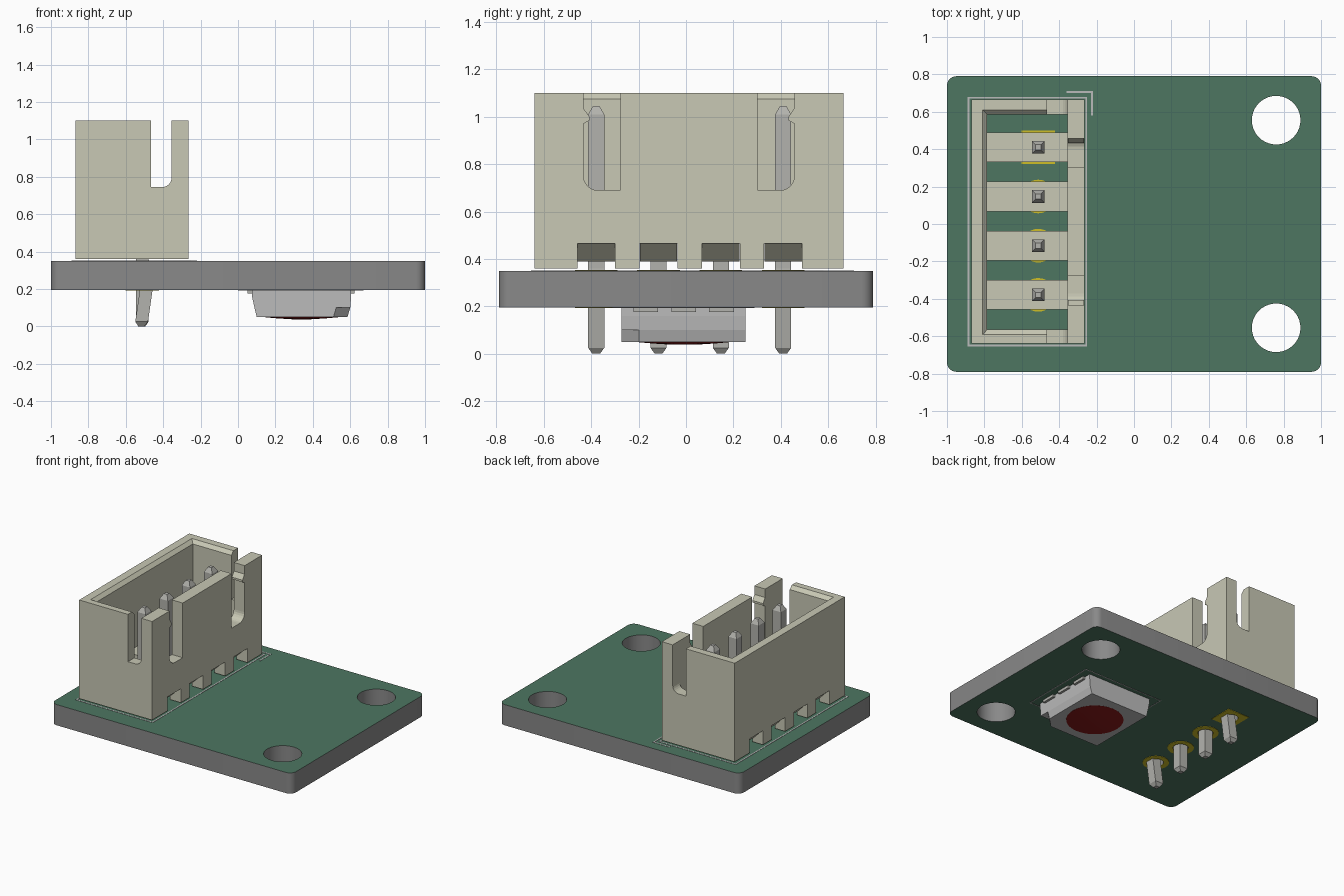
import bpy, bmesh
from math import sin, cos, pi, radians

if "Cube" in bpy.data.objects:
    bpy.data.objects.remove(bpy.data.objects["Cube"])

def material(name, rgb):
    m = bpy.data.materials.new(name)
    m.diffuse_color = (*rgb, 1)
    m.use_nodes = True
    m.node_tree.nodes["Principled BSDF"].inputs["Base Color"].default_value = m.diffuse_color
    return m

GREEN = material("solder_mask", (0.075, 0.18, 0.12))
BEIGE = material("cream_plastic", (0.58, 0.58, 0.46))
GOLD = material("pad_gold", (0.62, 0.52, 0.02))
RED = material("lens_red", (0.25, 0.01, 0.01))
SIDE = material("board_edge", (0.25, 0.25, 0.25))
LIGHT = material("light_grey", (0.5, 0.5, 0.5))
METAL = material("pin_metal", (0.45, 0.45, 0.42))

def add(name, mesh, mat=None):
    ob = bpy.data.objects.new(name, mesh)
    bpy.context.scene.collection.objects.link(ob)
    if mat:
        mesh.materials.append(mat)
    return ob

def smooth(ob):
    bpy.ops.object.select_all(action='DESELECT')
    ob.select_set(True)
    bpy.context.view_layer.objects.active = ob
    bpy.ops.object.shade_smooth_by_angle(angle=radians(35))

def loft(name, rings, mat=None):
    """Closed solid through rings with equal point counts."""
    bm = bmesh.new()
    vs = [[bm.verts.new(p) for p in r] for r in rings]
    n = len(vs[0])
    for a, b in zip(vs, vs[1:]):
        for i in range(n):
            bm.faces.new((a[i], a[(i + 1) % n], b[(i + 1) % n], b[i]))
    bm.faces.new(vs[0])
    bm.faces.new(vs[-1])
    bmesh.ops.recalc_face_normals(bm, faces=bm.faces)
    me = bpy.data.meshes.new(name)
    bm.to_mesh(me)
    bm.free()
    return add(name, me, mat)

def rect(x0, x1, y0, y1):
    return [(x0, y0), (x1, y0), (x1, y1), (x0, y1)]

def at(z, pts):
    return [(x, y, z) for x, y in pts]

def box(name, x0, x1, y0, y1, z0, z1, mat=None):
    r = rect(x0, x1, y0, y1)
    return loft(name, [at(z0, r), at(z1, r)], mat)

def arc(cx, cy, r, a0, a1, n):
    return [(cx + r * cos(radians(a0 + (a1 - a0) * i / n)),
             cy + r * sin(radians(a0 + (a1 - a0) * i / n))) for i in range(n + 1)]

def circle(cx, cy, r, n=32):
    return arc(cx, cy, r, 0, 360, n)[:-1]

def plate(name, loops, z0, z1, mat):
    """Flat plate: first loop is the outline, the others are holes."""
    cu = bpy.data.curves.new(name, 'CURVE')
    cu.dimensions, cu.fill_mode, cu.extrude = '2D', 'BOTH', (z1 - z0) / 2
    for pts in loops:
        s = cu.splines.new('POLY')
        s.points.add(len(pts) - 1)
        for p, (x, y) in zip(s.points, pts):
            p.co = (x, y, 0, 1)
        s.use_cyclic_u = True
    tmp = add(name + "_curve", cu)
    me = bpy.data.meshes.new_from_object(tmp.evaluated_get(bpy.context.evaluated_depsgraph_get()))
    bpy.data.objects.remove(tmp)
    me.materials.clear()
    bm = bmesh.new()
    bm.from_mesh(me)
    bmesh.ops.remove_doubles(bm, verts=bm.verts, dist=1e-5)
    bmesh.ops.translate(bm, verts=bm.verts, vec=(0, 0, (z0 + z1) / 2))
    bmesh.ops.recalc_face_normals(bm, faces=bm.faces)
    bm.to_mesh(me)
    bm.free()
    return add(name, me, mat)

def cut(ob, cutter):
    m = ob.modifiers.new("cut", 'BOOLEAN')
    m.operation, m.solver, m.object = 'DIFFERENCE', 'EXACT', cutter
    me = bpy.data.meshes.new_from_object(ob.evaluated_get(bpy.context.evaluated_depsgraph_get()))
    ob.modifiers.clear()
    ob.data = me
    bpy.data.objects.remove(cutter)

PIN_X = -0.512
PIN_Y = [0.41, 0.147, -0.116, -0.379]

# Circuit board with mounting and pin holes, green faces and grey edge
r = 0.05
outline = (arc(1 - r, 0.79 - r, r, 0, 90, 6) + arc(-1 + r, 0.79 - r, r, 90, 180, 6)
           + arc(-1 + r, -0.79 + r, r, 180, 270, 6) + arc(1 - r, -0.79 + r, r, 270, 360, 6))
holes = [circle(0.76, y, 0.13, 40) for y in (0.555, -0.555)]
holes += [circle(PIN_X, y, 0.053, 20) for y in PIN_Y]
board = plate("circuit_board", [outline] + holes, 0.195, 0.35, GREEN)
board.data.materials.append(SIDE)
for f in board.data.polygons:
    f.material_index = 0 if abs(f.normal.z) > 0.5 else 1
smooth(board)

# Solder pads on both faces; the first pad is square
for i, y in enumerate(PIN_Y):
    shape = rect(PIN_X - 0.09, PIN_X + 0.09, y - 0.09, y + 0.09) if i == 0 else circle(PIN_X, y, 0.09)
    for side, z in (("top", 0.35), ("bottom", 0.192)):
        plate(f"pad_{side}_{i + 1}", [shape, circle(PIN_X, y, 0.053, 20)], z, z + 0.003, GOLD)

# Printed outlines
def frame(name, x0, x1, y0, y1, z, w=0.01):
    plate(name, [rect(x0, x1, y0, y1), rect(x0 + w, x1 - w, y0 + w, y1 - w)], z, z + 0.002, LIGHT)

frame("connector_outline", -0.89, -0.25, -0.655, 0.68, 0.35)
frame("light_outline", 0.0, 0.67, -0.31, 0.29, 0.193, 0.007)
box("corner_mark_x", -0.36, -0.22, 0.70, 0.71, 0.35, 0.352, LIGHT)
box("corner_mark_y", -0.23, -0.22, 0.58, 0.70, 0.35, 0.352, LIGHT)

# Connector housing: open shell with a chamfered rim
housing = box("connector_housing", -0.87, -0.265, -0.64, 0.665, 0.36, 1.10, BEIGE)
inner = rect(-0.785, -0.355, -0.565, 0.585)
rim = rect(-0.81, -0.355, -0.592, 0.61)
cut(housing, loft("cavity", [at(0.3, inner), at(1.075, inner), at(1.10, rim), at(1.2, rim)]))

# Slots in the two end walls
slot = [(-0.465, 1.2), (-0.465, 0.745)] + arc(-0.405, 0.795, 0.05, 270, 360, 6) + [(-0.355, 1.2)]
cut(housing, loft("end_slot", [[(x, y, z) for x, z in slot] for y in (-0.8, 0.8)]))

# Slots in the front wall, rounded at the outer lower corner, each with a small latch bump
for s in (-1, 1):
    c = 0.0125
    pts = [(0.29, 1.2), (0.29, 0.69)] + arc(0.385, 0.75, 0.06, 270, 360, 6) + [(0.445, 1.2)]
    cut(housing, loft("wall_slot", [[(x, c + s * y, z) for y, z in pts] for x in (-0.4, -0.2)]))
    bump = [(0.455, 1.05), (0.42, 1.0), (0.42, 0.985), (0.455, 0.965)]
    loft("latch_bump", [[(x, c + s * y, z) for y, z in bump] for x in (-0.354, -0.266)], BEIGE)

# Bottom notches, floor bars and pins
bar = [(-0.865, 0.466), (-0.79, 0.39), (-0.35, 0.39), (-0.27, 0.466), (-0.35, 0.56), (-0.79, 0.56)]
for i, y in enumerate(PIN_Y):
    cut(housing, box("notch", -1, -0.2, y - 0.08, y + 0.08, 0.3, 0.465))
    loft(f"floor_bar_{i + 1}", [[(x, y + d, z) for x, z in bar] for d in (-0.079, 0.079)], BEIGE)
    k = 1 if i in (0, 3) else 0    # outer pins are kinked below the board
    rings = [(0, 0.016, -0.005 * k), (0.025, 0.034, -0.003 * k), (0.2, 0.034, 0.022 * k),
             (0.36, 0.034, 0), (1.01, 0.034, 0), (1.045, 0.014, 0)]
    loft(f"pin_{i + 1}", [at(z, rect(PIN_X + o - h, PIN_X + o + h, y - h, y + h))
                          for z, h, o in rings], METAL)

# Surface light underneath: body, corner-cut lower body, lens and leads
Y0, Y1 = -0.273, 0.252
loft("light_body", [at(0.195, rect(0.075, 0.605, Y0, Y1)),
                    at(0.16, rect(0.075, 0.605, Y0, Y1)),
                    at(0.10, rect(0.088, 0.60, Y0, Y1))], LIGHT)

def cut_corner(x0, x1):
    return [(x0, Y0), (x1 - 0.075, Y0), (x1, Y0 + 0.075), (x1, Y1), (x0, Y1)]

loft("light_lower_body", [at(0.10, cut_corner(0.088, 0.60)), at(0.05, cut_corner(0.10, 0.585))], LIGHT)
lens = loft("light_lens", [at(z, circle(0.34, -0.01, q, 40)) for z, q in
                           ((0.055, 0.195), (0.049, 0.195), (0.043, 0.13), (0.038, 0.05))], RED)
smooth(lens)
for x0, x1, side in ((0.052, 0.15, "left"), (0.53, 0.622, "right")):
    for j in (-1, 0, 1):
        y = -0.01 + 0.16 * j
        box(f"light_lead_{side}_{j + 2}", x0, x1, y - 0.052, y + 0.052, 0.175, 0.195, METAL)
